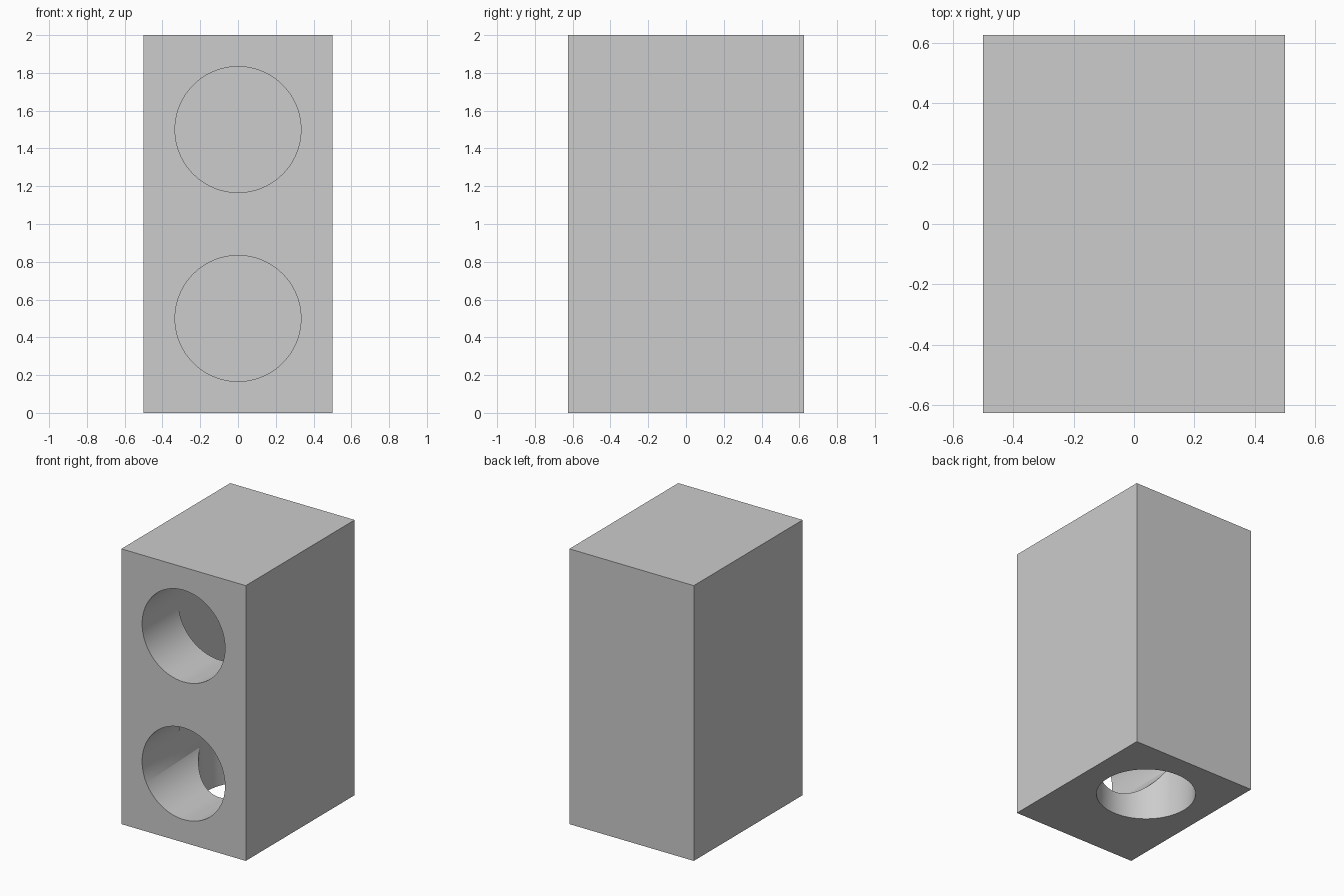
import bpy
import math

cube = bpy.data.objects.get("Cube")
if cube:
    bpy.data.objects.remove(cube, do_unlink=True)

R = 1 / 3            # bore radius
FRONT, BACK = -0.625, 0.625
WALL = 1 / 6
MID_Y = BACK - WALL - R   # axis of the vertical bore

grey = bpy.data.materials.new("light_grey")
grey.use_nodes = True
colour = (0.604, 0.604, 0.604, 1)
grey.diffuse_color = colour
grey.node_tree.nodes["Principled BSDF"].inputs["Base Color"].default_value = colour


def box(name, low, high):
    centre = [(a + b) / 2 for a, b in zip(low, high)]
    bpy.ops.mesh.primitive_cube_add(size=1, location=centre)
    obj = bpy.context.object
    obj.name = name
    obj.scale = [b - a for a, b in zip(low, high)]
    bpy.ops.object.transform_apply(location=True, rotation=True, scale=True)
    obj.data.materials.append(grey)
    return obj


def bore(name, radius, length, centre, tilt=0):
    bpy.ops.mesh.primitive_cylinder_add(vertices=96, radius=radius, depth=length,
                                        location=centre, rotation=(tilt, 0, 0))
    obj = bpy.context.object
    obj.name = name
    bpy.ops.object.transform_apply(location=True, rotation=True, scale=True)
    obj.data.materials.append(grey)
    return obj


# Solid outer block
block = box("block_body", (-0.5, FRONT, 0), (0.5, BACK, 2))

# Two blind round holes from the front
start, end = FRONT - 0.1, BACK - WALL
cutters = [bore("front_hole_cutter", R, end - start, (0, (start + end) / 2, z), math.pi / 2)
           for z in (0.5, 1.5)]

# Inner chamber joining the holes, and the outlet through the base
inset = R - 0.001
cutters.append(box("chamber_cutter", (-inset, MID_Y - R, 0.5), (inset, MID_Y + inset, 1.5)))
cutters.append(bore("base_hole_cutter", R - 0.0015, 0.7, (0, MID_Y, 0.25)))

# Carve the block
bpy.context.view_layer.objects.active = block
for cutter in cutters:
    cutter.hide_render = True
    cut = block.modifiers.new(cutter.name, "BOOLEAN")
    cut.operation = "DIFFERENCE"
    cut.solver = "EXACT"
    cut.object = cutter
    bpy.ops.object.modifier_apply(modifier=cut.name)
for cutter in cutters:
    bpy.data.objects.remove(cutter, do_unlink=True)

# Smooth bores with crisp rims
bpy.ops.object.select_all(action="DESELECT")
block.select_set(True)
bpy.context.view_layer.objects.active = block
bpy.ops.object.shade_smooth_by_angle(angle=math.radians(30))
